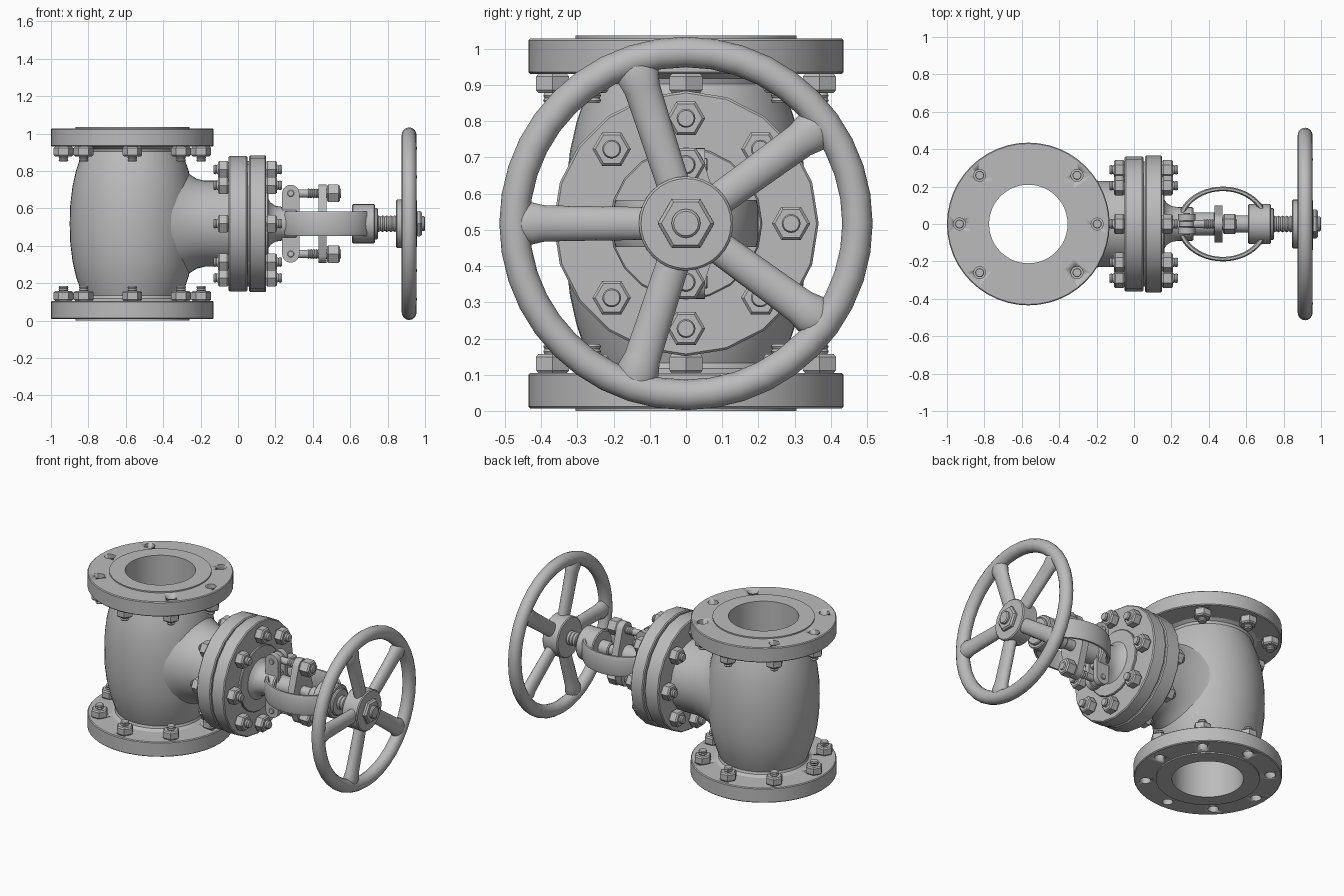
import bpy, bmesh
from math import pi, cos, sin, radians
from mathutils import Matrix, Vector

if "Cube" in bpy.data.objects:
    bpy.data.objects.remove(bpy.data.objects["Cube"])

steel = bpy.data.materials.new("cast_grey")
steel.use_nodes = True
GREY = (0.5, 0.5, 0.5, 1)
steel.diffuse_color = GREY
steel.node_tree.nodes["Principled BSDF"].inputs["Base Color"].default_value = GREY

PIPE_X, CZ = -0.565, 0.518
ALONG_X = Matrix.Translation((0, 0, CZ)) @ Matrix.Rotation(pi / 2, 4, "Y")
PIPE = Matrix.Translation((PIPE_X, 0, 0))


def finish(bm, name, matrix, angle=35):
    bmesh.ops.transform(bm, matrix=matrix, verts=bm.verts)
    bmesh.ops.recalc_face_normals(bm, faces=bm.faces)
    mesh = bpy.data.meshes.new(name)
    bm.to_mesh(mesh)
    bm.free()
    mesh.materials.append(steel)
    ob = bpy.data.objects.new(name, mesh)
    bpy.context.collection.objects.link(ob)
    bpy.ops.object.select_all(action="DESELECT")
    bpy.context.view_layer.objects.active = ob
    ob.select_set(True)
    bpy.ops.object.shade_smooth_by_angle(angle=radians(angle))
    return ob


def lathe(name, profile, matrix=ALONG_X, segs=32, closed=False, angle=35):
    """Turn a (radius, height) profile around the local z axis."""
    bm = bmesh.new()
    vs = [bm.verts.new((r, 0, h)) for r, h in profile]
    edges = [bm.edges.new(p) for p in zip(vs, vs[1:])]
    if closed:
        edges.append(bm.edges.new((vs[-1], vs[0])))
    bmesh.ops.spin(bm, geom=vs + edges, cent=(0, 0, 0), axis=(0, 0, 1),
                   angle=2 * pi, steps=segs, use_merge=True)
    bmesh.ops.remove_doubles(bm, verts=bm.verts, dist=1e-5)
    return finish(bm, name, matrix, angle)


def disc(name, r, a, b, matrix=ALONG_X, segs=32, c=0.006):
    """Chamfered solid cylinder from height a to b."""
    return lathe(name, [(0, a), (r - c, a), (r, a + c), (r, b - c), (r - c, b), (0, b)],
                 matrix, segs)


def thread(name, r, a, b, matrix=ALONG_X, segs=16, pitch=0.014):
    n = max(2, round((b - a) / pitch))
    step = (b - a) / n
    prof = [(0, a)]
    for i in range(n):
        prof += [(r * 0.85, a + i * step), (r, a + (i + 0.5) * step)]
    return lathe(name, prof + [(r * 0.85, b), (0, b)], matrix, segs, angle=25)


def hull(name, discs, depth, matrix):
    """Plate wrapped around discs given as (u, v, radius), extruded by depth."""
    bm = bmesh.new()
    for u, v, r in discs:
        for i in range(24):
            for w in (-depth / 2, depth / 2):
                t = 2 * pi * i / 24
                bm.verts.new((u + r * cos(t), v + r * sin(t), w))
    bmesh.ops.convex_hull(bm, input=bm.verts)
    bmesh.ops.delete(bm, geom=[v for v in bm.verts if not v.link_faces], context="VERTS")
    bmesh.ops.dissolve_limit(bm, angle_limit=0.02, verts=bm.verts, edges=bm.edges)
    return finish(bm, name, matrix)


def around(radius, count=8):
    for i in range(count):
        t = 2 * pi * i / count
        yield Matrix.Translation((radius * cos(t), radius * sin(t), 0))


# Valve body with a straight bore
upper = [(0.335, 0), (0.332, 0.1), (0.32, 0.2), (0.302, 0.28), (0.275, 0.36),
         (0.265, 0.385), (0.27, 0.4), (0.29, 0.413), (0.29, 0.425)]
body = [(r, CZ - h) for r, h in reversed(upper)] + [(r, CZ + h) for r, h in upper[1:]]
lathe("valve_body", [(0.21, 0.06)] + body + [(0.21, 0.975)], PIPE, 48, True)

# Pipe flanges with drilled holes, bolts on their inner sides
TOP = Matrix.Translation((PIPE_X, 0, 2 * CZ)) @ Matrix.Rotation(pi, 4, "X")
for side, base in (("lower", PIPE), ("upper", TOP)):
    flange = lathe(side + "_pipe_flange",
                   [(0.21, 0), (0.305, 0), (0.305, 0.008), (0.43, 0.008), (0.435, 0.013),
                    (0.435, 0.1), (0.43, 0.105), (0.21, 0.105)], base, 48, True)
    for m in around(0.368):
        cutter = disc("hole_cutter", 0.032, -0.05, 0.2, base @ m, 20)
        cutter.hide_render = True
        mod = flange.modifiers.new("hole", "BOOLEAN")
        mod.operation, mod.object, mod.solver = "DIFFERENCE", cutter, "EXACT"
        bpy.context.view_layer.objects.active = flange
        bpy.ops.object.modifier_apply(modifier=mod.name)
        bpy.data.objects.remove(cutter)
        disc(side + "_pipe_nut", 0.053, 0.105, 0.158, base @ m, 6, 0.008)
        disc(side + "_pipe_stud", 0.024, 0.06, 0.14, base @ m, 16, 0.003)
        thread(side + "_pipe_stud_thread", 0.026, 0.158, 0.185, base @ m)

# Side neck, flared where it runs into the body
neck = lathe("side_neck", [(0.29, -0.29), (0.262, -0.255), (0.24, -0.22), (0.23, -0.18),
                           (0.23, -0.04)], segs=48)
for v in neck.data.vertices:
    if v.co.x < -0.19:
        ring = v.co.y ** 2 / (v.co.y ** 2 + (v.co.z - CZ) ** 2)
        v.co.x += 1.3 * ring * (v.co.x + 0.18)

# Bonnet joint: two flanges, gasket, studs and nuts
disc("neck_flange", 0.362, -0.05, 0.05, segs=20)
disc("gasket", 0.335, 0.045, 0.065, segs=20, c=0.001)
disc("bonnet_flange", 0.366, 0.06, 0.15, segs=20)
disc("bonnet_boss", 0.21, 0.14, 0.163, segs=20, c=0.004)
for m in around(0.29):
    place = ALONG_X @ m
    disc("bonnet_nut", 0.053, 0.15, 0.208, place @ Matrix.Rotation(pi / 2, 4, "Z"), 6, 0.008)
    disc("neck_nut", 0.053, -0.108, -0.05, place @ Matrix.Rotation(pi / 2, 4, "Z"), 6, 0.008)
    thread("bonnet_stud", 0.026, 0.2, 0.234, place)
    thread("neck_stud", 0.026, -0.13, -0.1, place)

# Bonnet neck and packing box
lathe("bonnet_neck", [(0, 0.15), (0.135, 0.16), (0.112, 0.175), (0.096, 0.2), (0.09, 0.235),
                      (0.09, 0.31), (0.084, 0.318), (0, 0.318)])

# Yoke: flat elliptical loop with rounded edges, and its sleeve
loop = [(0.88, -0.05), (0.91, -0.065), (0.97, -0.065), (1, -0.045),
        (1, 0.045), (0.97, 0.065), (0.91, 0.065), (0.88, 0.05)]
lathe("yoke", loop, Matrix.Translation((0.475, 0, CZ)) @ Matrix.Diagonal((0.245, 0.2, 1, 1)),
      48, True, 40)
disc("yoke_sleeve", 0.106, 0.61, 0.732, segs=24)
disc("yoke_bushing", 0.085, 0.72, 0.748, segs=24)

# Gland follower and hinged eyebolts
disc("gland_tube", 0.062, 0.3, 0.435, segs=24)
hull("gland_flange", [(0, 0, 0.098), (0.16, 0, 0.05), (-0.16, 0, 0.05)], 0.045,
     ALONG_X @ Matrix.Translation((0, 0, 0.452)))
XZ = Matrix.Translation((0, 0, CZ)) @ Matrix.Rotation(pi / 2, 4, "X")
for y in (-0.036, 0.036):
    hull("hinge_cheek", [(0.282, 0.162, 0.046), (0.282, -0.162, 0.046)], 0.034,
         Matrix.Translation((0, y, 0)) @ XZ)
for z in (-0.162, 0.162):
    pin = XZ @ Matrix.Translation((0.282, z, 0))
    disc("hinge_pin", 0.018, -0.06, 0.06, pin, 16, 0.003)
    disc("eyebolt_eye", 0.042, -0.016, 0.016, pin, 24, 0.003)
    rod = ALONG_X @ Matrix.Translation((z, 0, 0))
    disc("eyebolt_shank", 0.022, 0.29, 0.375, rod, 16, 0.002)
    thread("eyebolt_thread", 0.026, 0.37, 0.552, rod)
    disc("eyebolt_nut", 0.054, 0.475, 0.545, rod @ Matrix.Rotation(pi / 2, 4, "Z"), 6, 0.008)

# Stem
disc("stem", 0.034, 0.3, 0.75, segs=24)
disc("stem_collar", 0.046, 0.54, 0.625, segs=24)
thread("stem_thread", 0.045, 0.74, 0.85, segs=24, pitch=0.02)
disc("stem_end", 0.04, 0.94, 1.0, segs=16)

# Handwheel: rim, hub, nut and five flared spokes
RIM = 0.473
rim = [(RIM + 0.042 * cos(i * pi / 8), 0.915 + 0.04 * sin(i * pi / 8)) for i in range(16)]
lathe("wheel_rim", rim, segs=40, closed=True)
disc("wheel_hub", 0.13, 0.845, 0.957)
disc("wheel_nut", 0.078, 0.95, 0.983, ALONG_X @ Matrix.Rotation(pi / 6, 4, "Z"), 6, 0.01)
for k in range(5):
    spin = Matrix.Rotation(pi + k * 2 * pi / 5, 4, "X")
    place = (Matrix.Translation((0.915, 0, CZ)) @ spin @ Matrix.Rotation(-pi / 2, 4, "X")
             @ Matrix.Diagonal((0.72, 1, 1, 1)))
    lathe("wheel_spoke", [(0.045, 0.08), (0.048, 0.3), (0.05, 0.39), (0.058, 0.425),
                          (0.05, 0.455)], place, 20)
